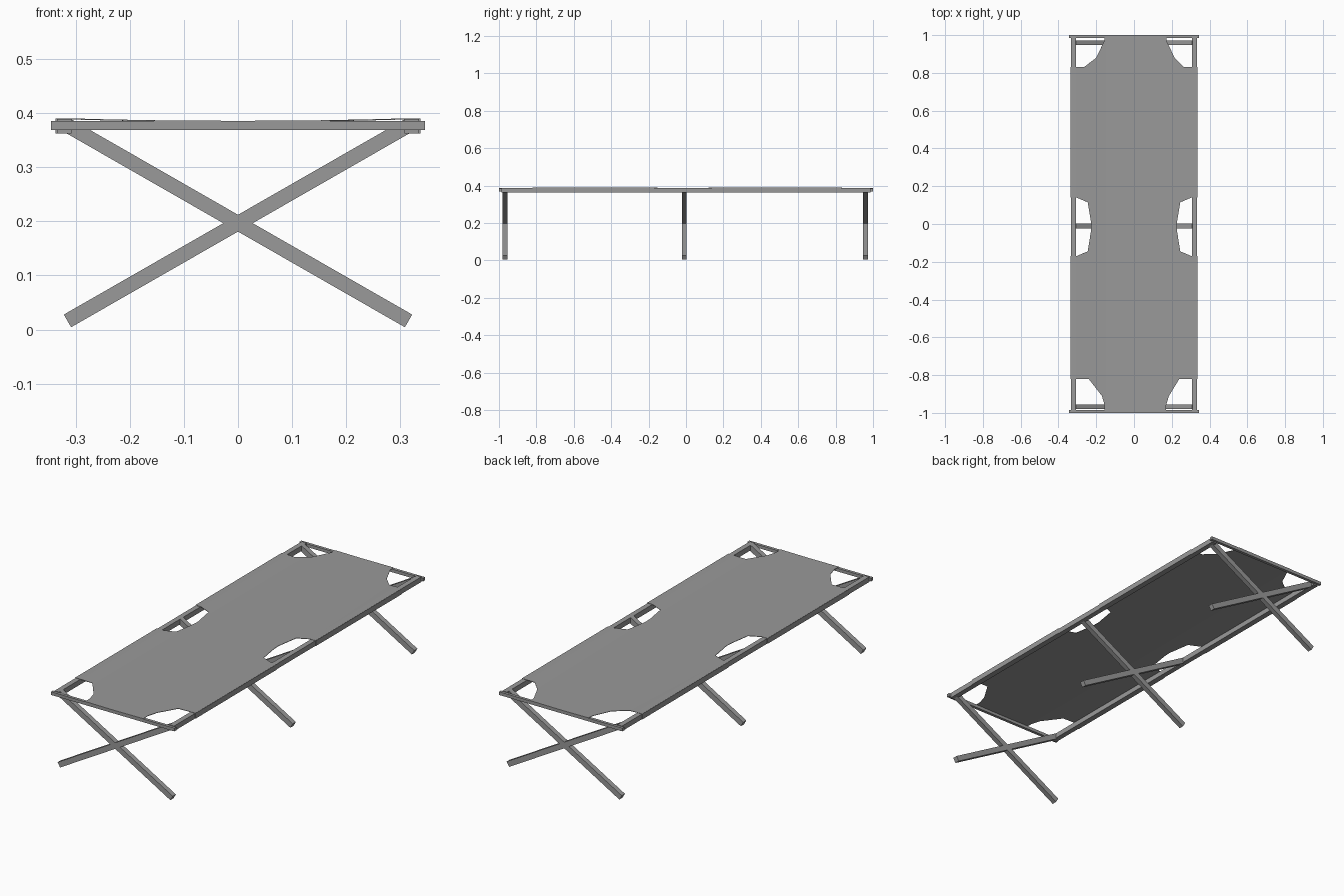
import bpy, bmesh
from math import atan2
from mathutils import Matrix, Vector

cube = bpy.data.objects.get("Cube")
if cube:
    bpy.data.objects.remove(cube, do_unlink=True)

# One plain grey for the whole cot
grey = bpy.data.materials.new("plain grey")
grey.use_nodes = True
grey.diffuse_color = (0.32, 0.32, 0.32, 1)
grey.node_tree.nodes["Principled BSDF"].inputs["Base Color"].default_value = grey.diffuse_color


def add_object(name, bm):
    mesh = bpy.data.meshes.new(name)
    bm.to_mesh(mesh)
    bm.free()
    mesh.materials.append(grey)
    ob = bpy.data.objects.new(name, mesh)
    bpy.context.collection.objects.link(ob)
    return ob


def box(name, center, size, tilt=0):
    bm = bmesh.new()
    bmesh.ops.create_cube(bm, size=1, matrix=Matrix.LocRotScale(
        Vector(center), Matrix.Rotation(tilt, 3, "Y"), Vector(size)))
    return add_object(name, bm)


# Crossed legs: three X frames of two bars each
LEG_X, LEG_LOW, LEG_HIGH = 0.315, 0.016, 0.377
rise = LEG_HIGH - LEG_LOW
length = (4 * LEG_X ** 2 + rise ** 2) ** 0.5
for place, y in (("front", -0.968), ("middle", -0.01), ("back", 0.96)):
    for side, s in (("left", 1), ("right", -1)):
        box(f"{place}_{side}_leg", (0, y, (LEG_LOW + LEG_HIGH) / 2),
            (length, 0.025, 0.027), -s * atan2(rise, 2 * LEG_X))

# Side rails, with the fabric hem wrapped round their outer faces
for side, s in (("left", 1), ("right", -1)):
    box(f"{side}_rail", (s * 0.321, 0, 0.3755), (0.026, 1.975, 0.026))
    for place, start, end in (("front", -0.82, -0.17), ("back", 0.14, 0.83)):
        box(f"{place}_{side}_hem", (s * 0.3355, (start + end) / 2, 0.376),
            (0.003, end - start, 0.027))

# End bars
for place, s in (("front", -1), ("back", 1)):
    box(f"{place}_end_bar", (0, s * 0.9925, 0.377), (0.69, 0.015, 0.016))

# Fabric bed with cut-out corners and middle openings
EDGE = 0.336
right_side = [(-0.155, 1), (-0.157, 0.97), (-0.2, 0.88), (-0.265, 0.83), (-EDGE, 0.83),
              (-EDGE, 0.14), (-0.305, 0.14), (-0.245, 0.115), (-0.226, 0),
              (-0.228, -0.04), (-0.245, -0.145), (-0.305, -0.17), (-EDGE, -0.17),
              (-EDGE, -0.82), (-0.24, -0.82), (-0.17, -0.91), (-0.155, -0.96), (-0.155, -1)]
left_side = [(-x + (0.015 if x > -0.21 else 0), y) for x, y in reversed(right_side)]
bm = bmesh.new()
bm.faces.new([bm.verts.new((x, y, 0)) for x, y in right_side + left_side])
for x in (-0.305, -0.23, -0.15, 0, 0.15, 0.23, 0.305):
    bmesh.ops.bisect_plane(bm, geom=bm.verts[:] + bm.edges[:] + bm.faces[:],
                           plane_co=(x, 0, 0), plane_no=(1, 0, 0))
# Slight sag towards the centre line
for v in bm.verts:
    v.co.z = 0.3855 + 0.0045 * min(abs(v.co.x) / 0.305, 1) ** 2
bmesh.ops.triangulate(bm, faces=bm.faces[:])
bmesh.ops.recalc_face_normals(bm, faces=bm.faces[:])
if sum(f.normal.z for f in bm.faces) < 0:
    bmesh.ops.reverse_faces(bm, faces=bm.faces[:])
fabric = add_object("fabric_bed", bm)
thickness = fabric.modifiers.new("thickness", "SOLIDIFY")
thickness.thickness = 0.002
thickness.offset = -1
